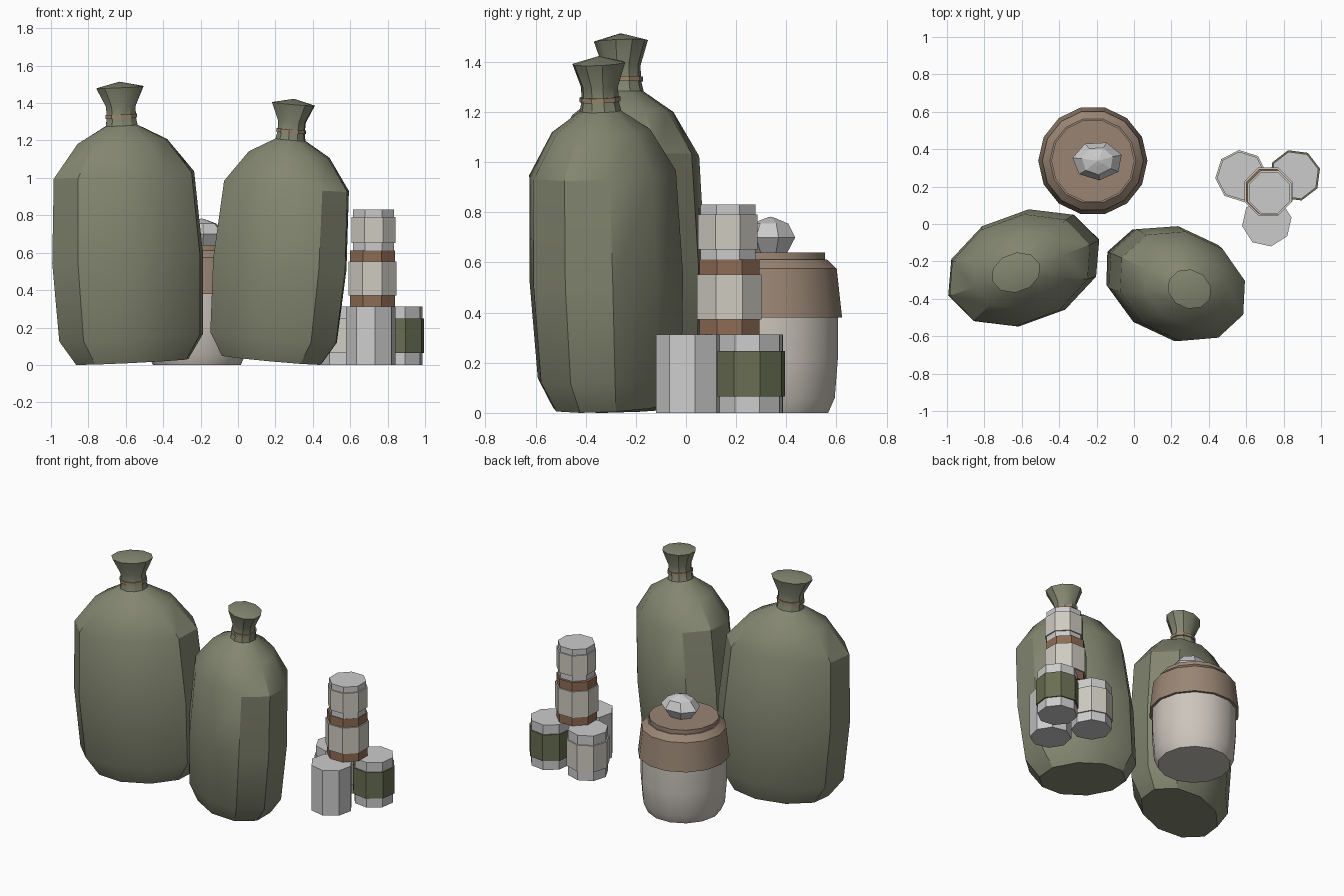
import bpy, bmesh, math
from mathutils import Matrix, Euler

if "Cube" in bpy.data.objects:
    bpy.data.objects.remove(bpy.data.objects["Cube"])


def material(name, rgb):
    m = bpy.data.materials.new(name)
    m.diffuse_color = (*rgb, 1)
    m.use_nodes = True
    m.node_tree.nodes["Principled BSDF"].inputs["Base Color"].default_value = m.diffuse_color
    return m


SACK = material("sack_cloth", (0.23, 0.24, 0.165))
TWINE = material("twine", (0.33, 0.24, 0.15))
CLAY = material("pale_clay", (0.60, 0.56, 0.50))
LID = material("lid_cloth", (0.32, 0.235, 0.175))
CREAM = material("cream_label", (0.62, 0.60, 0.53))
GREEN = material("green_label", (0.14, 0.155, 0.085))
RUST = material("rust_tin", (0.27, 0.15, 0.09))


def lathe(name, rings, sides, matrix, mat=None, peak=0.0, turn=0.0, smooth=True):
    """Stack of elliptical rings (z, rx, ry), closed below and (peaked) above."""
    bm = bmesh.new()
    loops = []
    for z, rx, ry in rings:
        loops.append([bm.verts.new((rx * math.cos(turn + 2 * math.pi * i / sides),
                                    ry * math.sin(turn + 2 * math.pi * i / sides), z))
                      for i in range(sides)])
    for lo, hi in zip(loops, loops[1:]):
        for i in range(sides):
            j = (i + 1) % sides
            bm.faces.new((lo[i], lo[j], hi[j], hi[i]))
    bm.faces.new(loops[0][::-1])
    top = bm.faces.new(loops[-1])
    if peak:
        c = bmesh.ops.poke(bm, faces=[top])["verts"][0]
        c.co.z += peak
    bm.transform(matrix)
    me = bpy.data.meshes.new(name)
    bm.to_mesh(me)
    bm.free()
    ob = bpy.data.objects.new(name, me)
    bpy.context.collection.objects.link(ob)
    if mat:
        me.materials.append(mat)
    if smooth:
        bpy.context.view_layer.objects.active = ob
        bpy.ops.object.select_all(action='DESELECT')
        ob.select_set(True)
        bpy.ops.object.shade_smooth_by_angle(angle=math.radians(32))
    return ob


# Tied sacks: one profile, scaled, turned and leaned
SACK_RINGS = [(0, .32, .225), (.13, .41, .28), (.55, .43, .30), (1.0, .40, .288),
              (1.18, .255, .195), (1.265, .09, .085), (1.31, .082, .075),
              (1.37, .085, .075), (1.47, .135, .105)]
TIE_RINGS = [(1.305, .09, .083), (1.325, .09, .083)]


def sack(name, x, y, turn, lean, scale):
    m = (Matrix.Translation((x, y, 0)) @ Euler((*lean, 0)).to_matrix().to_4x4()
         @ Matrix.Rotation(math.radians(turn), 4, 'Z') @ Matrix.Diagonal((*scale, 1)))
    body = lathe(name, SACK_RINGS, 10, m, SACK, peak=.03)
    tie = lathe(name + "_tie", TIE_RINGS, 10, m, TWINE, smooth=False)
    drop = -min(v.co.z for v in body.data.vertices)
    for ob in (body, tie):
        ob.data.transform(Matrix.Translation((0, 0, drop)))


sack("large_sack", -.565, -.22, 20, (.027, -.045), (1, 1, 1))
sack("small_sack", .18, -.30, -25, (.035, .085), (.90, .99, .935))


def round_part(name, x, y, profile, sides, mat=None, turn=0.0, smooth=True):
    return lathe(name, [(z, r, r) for z, r in profile], sides,
                 Matrix.Translation((x, y, 0)), mat, turn=turn, smooth=smooth)


# Covered pot
PX, PY = -.22, .338
round_part("pot", PX, PY, [(0, .235), (.06, .262), (.22, .275), (.40, .275)], 14, CLAY)
round_part("pot_cover", PX, PY, [(.38, .292), (.575, .27), (.612, .23)], 14, LID)
round_part("pot_lid", PX, PY, [(.60, .222), (.64, .222)], 14, LID)

# Stone weight on the pot
lathe("lid_stone", [(.638, .085, .07), (.70, .135, .105), (.755, .085, .075), (.775, .03, .025)],
      7, Matrix.Translation((-.195, .338, 0)), peak=.008, turn=.3, smooth=False)


# Tins: octagonal body plus a slightly wider wrapped label
def tin(name, x, y, z0, z1, r, turn=0.0, mat=None, label=None, margin=.06):
    t = math.radians(turn)
    round_part(name, x, y, [(z0, r), (z1, r)], 8, mat, t, False)
    if label:
        round_part(name + "_label", x, y, [(z0 + margin, r + .009), (z1 - margin, r + .009)],
                   8, label, t, False)


tin("front_tin", .71, .012, 0, .312, .134, 10)
tin("left_tin", .573, .257, 0, .312, .13, 5, None, CREAM, .065)
tin("right_tin", .86, .26, 0, .312, .13, 15, None, GREEN, .065)
tin("middle_tin", .718, .173, .312, .612, .13, 22.5, RUST, CREAM)
tin("top_tin", .725, .167, .612, .832, .119, 22.5, None, CREAM, .04)
